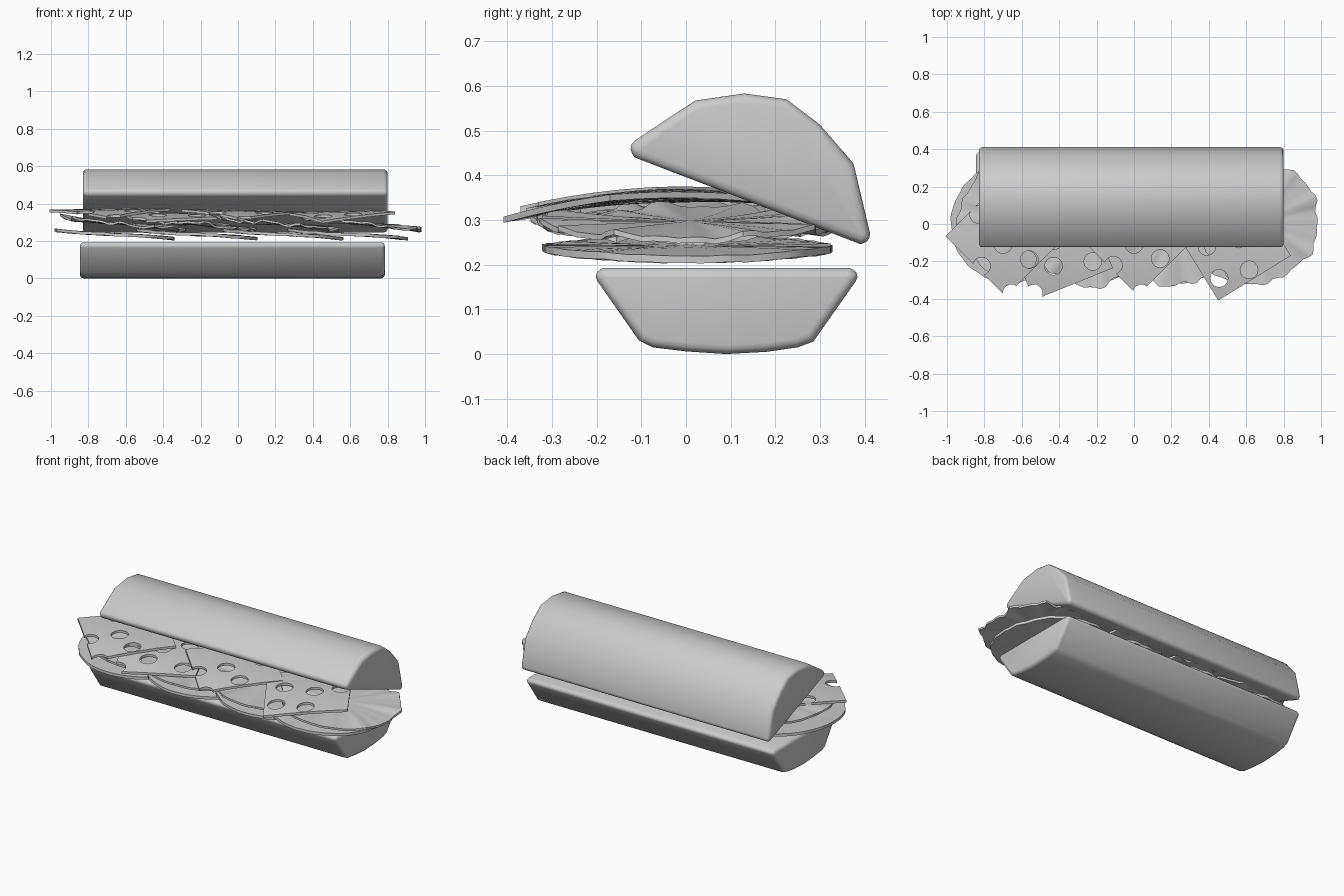
import bpy, bmesh, math, random
from mathutils import Matrix, Vector

if "Cube" in bpy.data.objects:
    bpy.data.objects.remove(bpy.data.objects["Cube"])

random.seed(7)


def add_object(name, bm, angle=35):
    bmesh.ops.recalc_face_normals(bm, faces=bm.faces)
    me = bpy.data.meshes.new(name)
    bm.to_mesh(me)
    bm.free()
    ob = bpy.data.objects.new(name, me)
    bpy.context.collection.objects.link(ob)
    bpy.ops.object.select_all(action='DESELECT')
    ob.select_set(True)
    bpy.context.view_layer.objects.active = ob
    if angle:
        bpy.ops.object.shade_smooth_by_angle(angle=math.radians(angle))
    return ob


def apply_modifier(ob, mod):
    bpy.context.view_layer.objects.active = ob
    bpy.ops.object.modifier_apply(modifier=mod.name)


# Bun halves: a y-z profile swept along x with rounded ends
def bun(name, profile, x0, x1):
    bm = bmesh.new()
    face = bm.faces.new([bm.verts.new((x0, y, z)) for y, z in profile])
    geo = bmesh.ops.extrude_face_region(bm, geom=[face])['geom']
    bmesh.ops.translate(bm, vec=(x1 - x0, 0, 0),
                        verts=[g for g in geo if isinstance(g, bmesh.types.BMVert)])
    bmesh.ops.recalc_face_normals(bm, faces=bm.faces)
    ends = [e for e in bm.edges if e.calc_face_angle(0) > 1.2]
    bmesh.ops.bevel(bm, geom=ends, offset=0.022, segments=3, profile=0.5,
                    affect='EDGES', clamp_overlap=True)
    return add_object(name, bm, 50)


bun("bottom_bun", [(-0.21, 0.18), (-0.105, 0.03), (-0.075, 0.015), (0, 0.006), (0.09, 0),
                   (0.18, 0.005), (0.25, 0.015), (0.285, 0.028), (0.392, 0.18),
                   (0.365, 0.193), (-0.185, 0.193)], -0.845, 0.785)
bun("top_bun", [(-0.132, 0.466), (0.02, 0.567), (0.13, 0.583), (0.225, 0.57), (0.30, 0.513),
                (0.375, 0.426), (0.416, 0.252), (0.39, 0.246), (-0.115, 0.44)], -0.83, 0.80)


# Round fillings: thin discs, optionally ragged and rippled, leaning down to the right
def slice_disc(name, cx, cy, z, radius, lean, thickness, ragged=0.0, ripple=0.0):
    n, rings = 72, 6
    waves = [(k, random.uniform(0, 6.28), random.uniform(0.4, 1)) for k in (3, 5, 8, 13, 21)]
    bm = bmesh.new()
    layers = []
    for side in (1, -1):
        centre = bm.verts.new((cx, cy, z + side * thickness / 2))
        grid = []
        for i in range(1, rings + 1):
            f = i / rings
            row = []
            for j in range(n):
                a = 2 * math.pi * j / n
                rag = sum(w * math.sin(k * a + p) for k, p, w in waves) / 2.5
                r = radius * f * (1 + ragged * rag * f)
                x, y = r * math.cos(a), r * math.sin(a)
                dz = ripple * rag * f ** 2 - lean * x + 0.004 * math.sin(9 * x)
                row.append(bm.verts.new((cx + x, cy + y, z + dz + side * thickness / 2)))
            grid.append(row)
        for j in range(n):
            k = (j + 1) % n
            bm.faces.new((centre, grid[0][j], grid[0][k]))
            for i in range(rings - 1):
                bm.faces.new((grid[i][j], grid[i + 1][j], grid[i + 1][k], grid[i][k]))
        layers.append(grid[-1])
    for j in range(n):
        k = (j + 1) % n
        bm.faces.new((layers[0][j], layers[1][j], layers[1][k], layers[0][k]))
    return add_object(name, bm)


for i, cx in enumerate((-0.66, -0.22, 0.24, 0.59)):
    slice_disc(f"meat_slice_{i + 1}", cx, 0.005, 0.235, 0.32, 0.075, 0.016, 0.02, 0.003)

for i, (cx, cy) in enumerate(((-0.61, 0.03), (-0.24, -0.005), (0.22, 0), (0.66, 0.01))):
    slice_disc(f"lettuce_leaf_{i + 1}", cx, cy, 0.292, 0.325, 0.11, 0.012, 0.065, 0.014)


# Cheese: square slices with round holes, curved down towards the front
def cheese(name, cx, cy, degrees, z, lean, holes):
    bm = bmesh.new()
    bmesh.ops.create_grid(bm, x_segments=8, y_segments=8, size=0.228)
    geo = bmesh.ops.extrude_face_region(bm, geom=bm.faces[:])['geom']
    bmesh.ops.translate(bm, vec=(0, 0, 0.014),
                        verts=[g for g in geo if isinstance(g, bmesh.types.BMVert)])
    bmesh.ops.transform(bm, verts=bm.verts, matrix=Matrix.Translation((cx, cy, 0)) @
                        Matrix.Rotation(math.radians(degrees), 4, 'Z'))
    ob = add_object(name, bm, 0)
    cut = bmesh.new()
    for x, y in holes:
        bmesh.ops.create_cone(cut, cap_ends=True, segments=24, radius1=0.047, radius2=0.047,
                              depth=0.1, matrix=Matrix.Translation((x, y, 0)))
    cutter = add_object("hole_cutter", cut, 0)
    cutter.hide_render = True
    mod = ob.modifiers.new("holes", 'BOOLEAN')
    mod.operation, mod.solver, mod.object = 'DIFFERENCE', 'EXACT', cutter
    apply_modifier(ob, mod)
    bpy.data.objects.remove(cutter)
    for v in ob.data.vertices:
        v.co.z += z - 0.3 * v.co.y ** 2 - lean * (v.co.x - cx)
    return ob


cheese("cheese_slice_1", -0.685, -0.065, 45, 0.358, -0.01,
       [(-0.815, -0.225), (-0.70, -0.11), (-0.655, -0.37), (-0.56, -0.19), (-0.83, 0.05),
        (-0.60, 0.06)])
cheese("cheese_slice_2", -0.41, -0.11, 22, 0.340, 0.03,
       [(-0.535, -0.37), (-0.43, -0.225), (-0.22, -0.20), (-0.43, -0.09), (-0.57, -0.19),
        (-0.33, 0.02)])
cheese("cheese_slice_3", 0.02, -0.06, 45, 0.350, 0.02,
       [(0.04, -0.37), (0.14, -0.185), (0, -0.11), (-0.11, -0.22), (0.12, 0.06)])
cheese("cheese_slice_4", 0.525, -0.095, 31.6, 0.345, -0.02,
       [(0.455, -0.29), (0.615, -0.245), (0.39, -0.12), (0.56, -0.08), (0.66, 0.02)])
